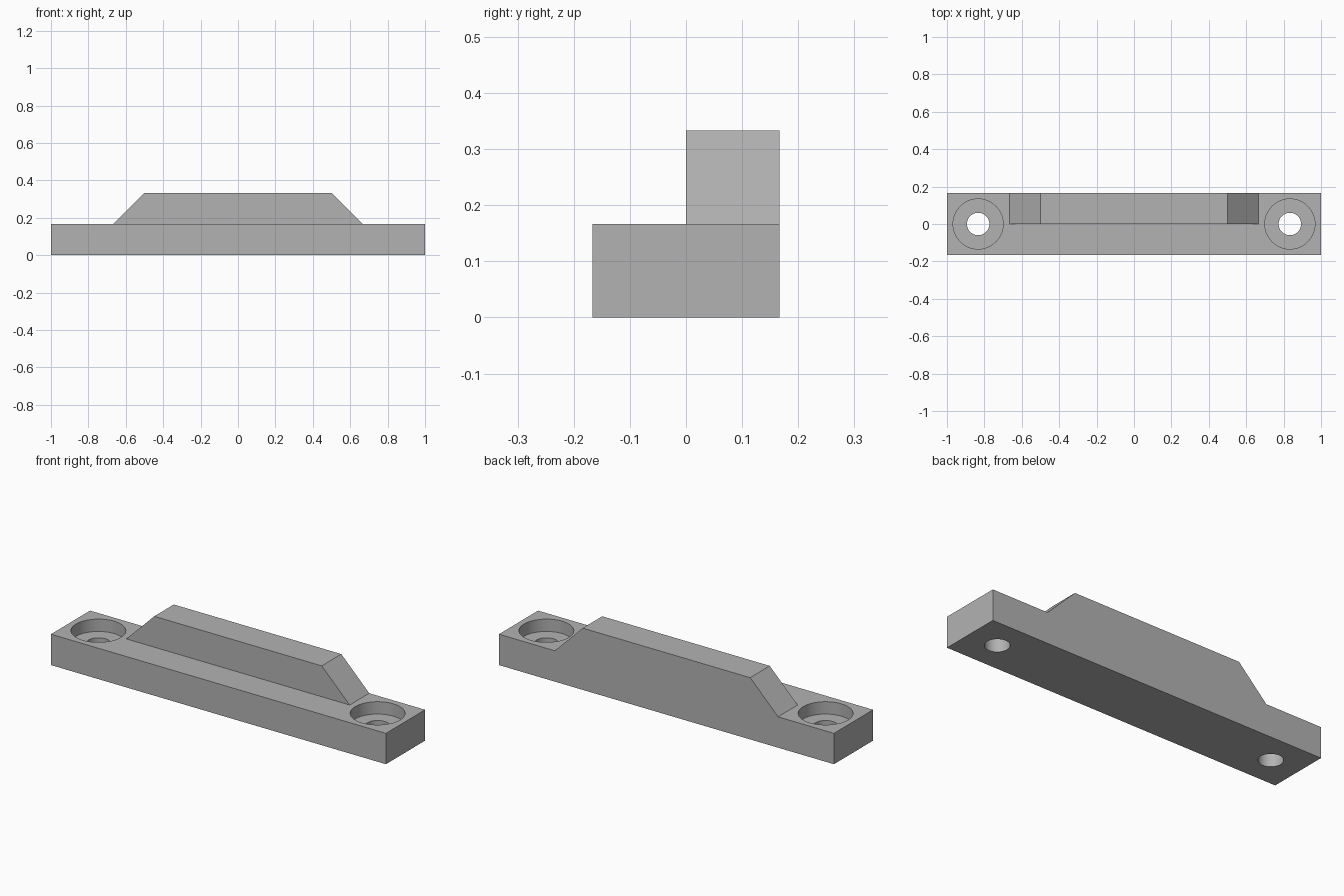
import bpy, bmesh, math

cube = bpy.data.objects.get("Cube")
if cube:
    bpy.data.objects.remove(cube, do_unlink=True)

HALF = 1.0          # half length
W = 1 / 6           # half width, and base height
TOP = 1 / 3         # ridge height
HOLE_X = 5 / 6

grey = bpy.data.materials.new("plain grey")
grey.use_nodes = True
grey.diffuse_color = (0.45, 0.45, 0.45, 1)
grey.node_tree.nodes["Principled BSDF"].inputs["Base Color"].default_value = (0.45, 0.45, 0.45, 1)


def make_object(name, bm):
    bmesh.ops.recalc_face_normals(bm, faces=bm.faces)
    mesh = bpy.data.meshes.new(name)
    bm.to_mesh(mesh)
    bm.free()
    mesh.materials.append(grey)
    obj = bpy.data.objects.new(name, mesh)
    bpy.context.collection.objects.link(obj)
    return obj


def extrude_profile(name, points, y0, y1):
    """Extrude an (x, z) outline from y0 to y1."""
    bm = bmesh.new()
    face = bm.faces.new([bm.verts.new((x, y0, z)) for x, z in points])
    moved = bmesh.ops.extrude_face_region(bm, geom=[face])["geom"]
    verts = [v for v in moved if isinstance(v, bmesh.types.BMVert)]
    bmesh.ops.translate(bm, verts=verts, vec=(0, y1 - y0, 0))
    return make_object(name, bm)


def stepped_cutter(name, x, rings, segments=64):
    """Solid of stacked circles, given as (radius, z), around a vertical axis."""
    bm = bmesh.new()
    loops = []
    for r, z in rings:
        angles = [math.tau * i / segments for i in range(segments)]
        loops.append([bm.verts.new((x + r * math.cos(a), r * math.sin(a), z)) for a in angles])
    for low, high in zip(loops, loops[1:]):
        for i in range(segments):
            j = (i + 1) % segments
            bm.faces.new((low[i], low[j], high[j], high[i]))
    bm.faces.new(loops[0])
    bm.faces.new(loops[-1])
    return make_object(name, bm)


def cut(target, cutter):
    mod = target.modifiers.new("cut", "BOOLEAN")
    mod.operation = "DIFFERENCE"
    mod.solver = "EXACT"
    mod.object = cutter
    cutter.hide_render = True
    bpy.context.view_layer.objects.active = target
    bpy.ops.object.modifier_apply(modifier=mod.name)
    bpy.data.objects.remove(cutter, do_unlink=True)


# Base with a sloped-end ridge, as one outline
right = [(HALF, 0), (HALF, W), (2 / 3, W), (0.5, TOP)]
left = [(-x, z) for x, z in reversed(right)]
bar = extrude_profile("mounting_bar", right + left, -W, W)

# Remove the front half of the ridge to leave a ledge
ledge = [(-HALF - 1, W), (HALF + 1, W), (HALF + 1, 1), (-HALF - 1, 1)]
cut(bar, extrude_profile("ledge_cutter", ledge, -1, 0))

# Counterbored screw holes at both ends
floor = 0.1
for side in (-1, 1):
    cut(bar, stepped_cutter("screw_hole_cutter", side * HOLE_X,
                            [(0.06, -0.1), (0.06, floor), (0.134, floor), (0.134, W + 0.1)]))

# Smooth hole walls, crisp edges
for obj in bpy.context.selected_objects:
    obj.select_set(False)
bar.select_set(True)
bpy.context.view_layer.objects.active = bar
bpy.ops.object.shade_smooth_by_angle(angle=math.radians(30))
